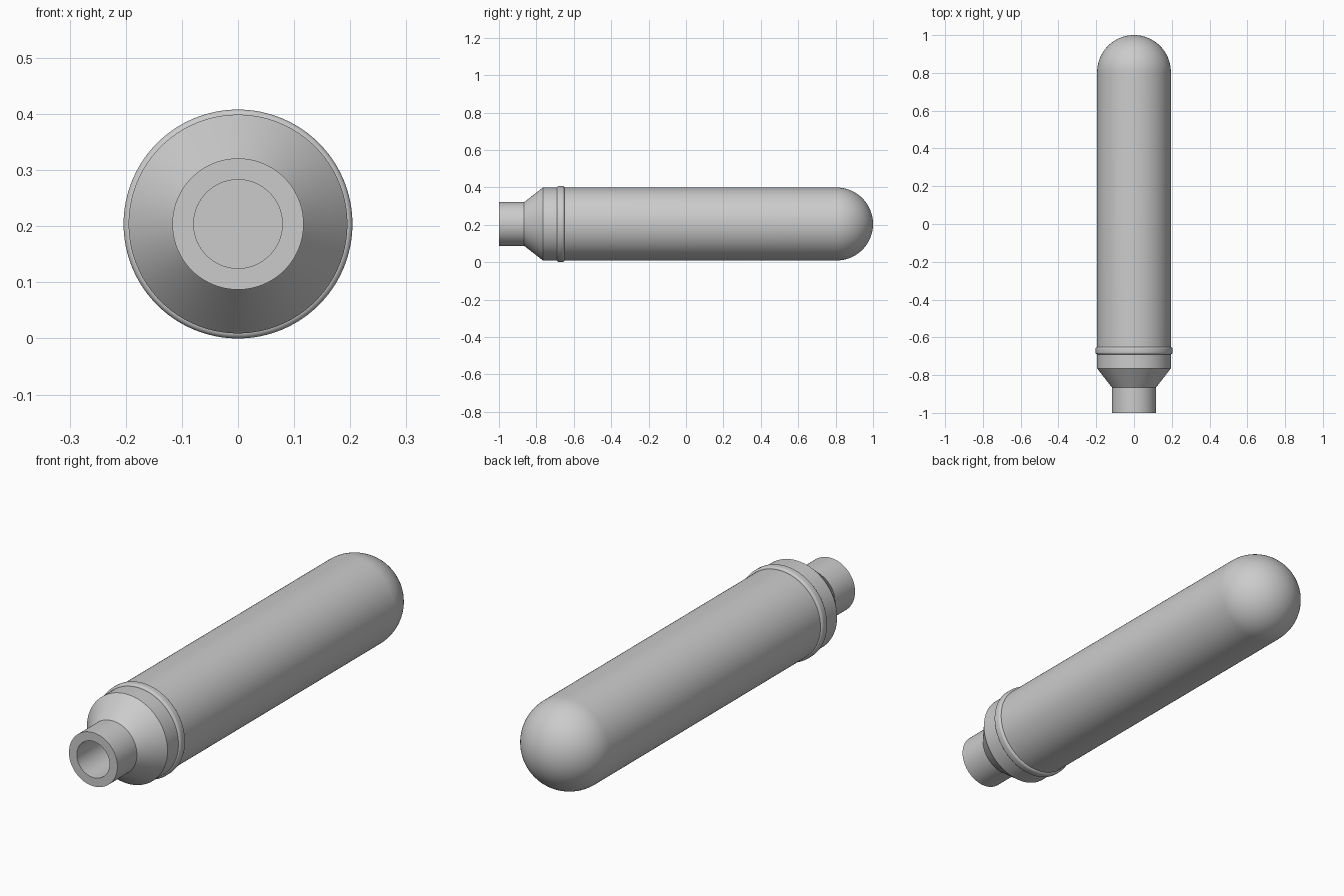
import bpy, bmesh, math
from mathutils import Vector

cube = bpy.data.objects.get("Cube")
if cube:
    bpy.data.objects.remove(cube, do_unlink=True)

AXIS_Z = 0.204
BODY_R = 0.195
SEGMENTS = 96

metal = bpy.data.materials.new("grey_metal")
metal.use_nodes = True
metal.diffuse_color = (0.6, 0.6, 0.6, 1)
metal.node_tree.nodes["Principled BSDF"].inputs["Base Color"].default_value = metal.diffuse_color


def lathe(name, profile, closed=False):
    """Spin (radius, y) points around the lengthwise axis."""
    bm = bmesh.new()
    verts = [bm.verts.new((r, y, 0)) for r, y in profile]
    edges = [bm.edges.new(pair) for pair in zip(verts, verts[1:])]
    if closed:
        edges.append(bm.edges.new((verts[-1], verts[0])))
    bmesh.ops.spin(bm, geom=verts + edges, cent=(0, 0, 0), axis=(0, 1, 0),
                   angle=math.tau, steps=SEGMENTS, use_duplicate=False)
    bmesh.ops.remove_doubles(bm, verts=bm.verts, dist=0.0001)
    bmesh.ops.recalc_face_normals(bm, faces=bm.faces)
    mesh = bpy.data.meshes.new(name)
    bm.to_mesh(mesh)
    bm.free()
    mesh.materials.append(metal)
    obj = bpy.data.objects.new(name, mesh)
    obj.location = Vector((0, 0, AXIS_Z))
    bpy.context.collection.objects.link(obj)
    bpy.ops.object.select_all(action='DESELECT')
    obj.select_set(True)
    bpy.context.view_layer.objects.active = obj
    bpy.ops.object.shade_smooth_by_angle(angle=math.radians(30))
    return obj


def arc(cy, radius, start, end, steps, base=0):
    """Arc of (radius, y) points; angle 0 points outward, 90 to the back."""
    angles = [math.radians(start + (end - start) * i / steps) for i in range(steps + 1)]
    return [(base + radius * math.cos(a), cy + radius * math.sin(a)) for a in angles]


# Bored neck, shoulder cone, long tube and rounded end
neck_and_shoulder = [(0, -0.765), (0.079, -0.765), (0.079, -1), (0.117, -1),
                     (0.117, -0.865), (BODY_R, -0.765)]
dome = arc(1 - BODY_R, BODY_R, 0, 90, 24)
dome[-1] = (0, 1)
lathe("cylinder_body", neck_and_shoulder + dome)

# Rounded band around the front of the tube
band = [(0.185, -0.69)] + arc(-0.679, 0.011, -90, 0, 6, 0.193) \
    + arc(-0.661, 0.011, 0, 90, 6, 0.193) + [(0.185, -0.65)]
lathe("raised_band", band, closed=True)
